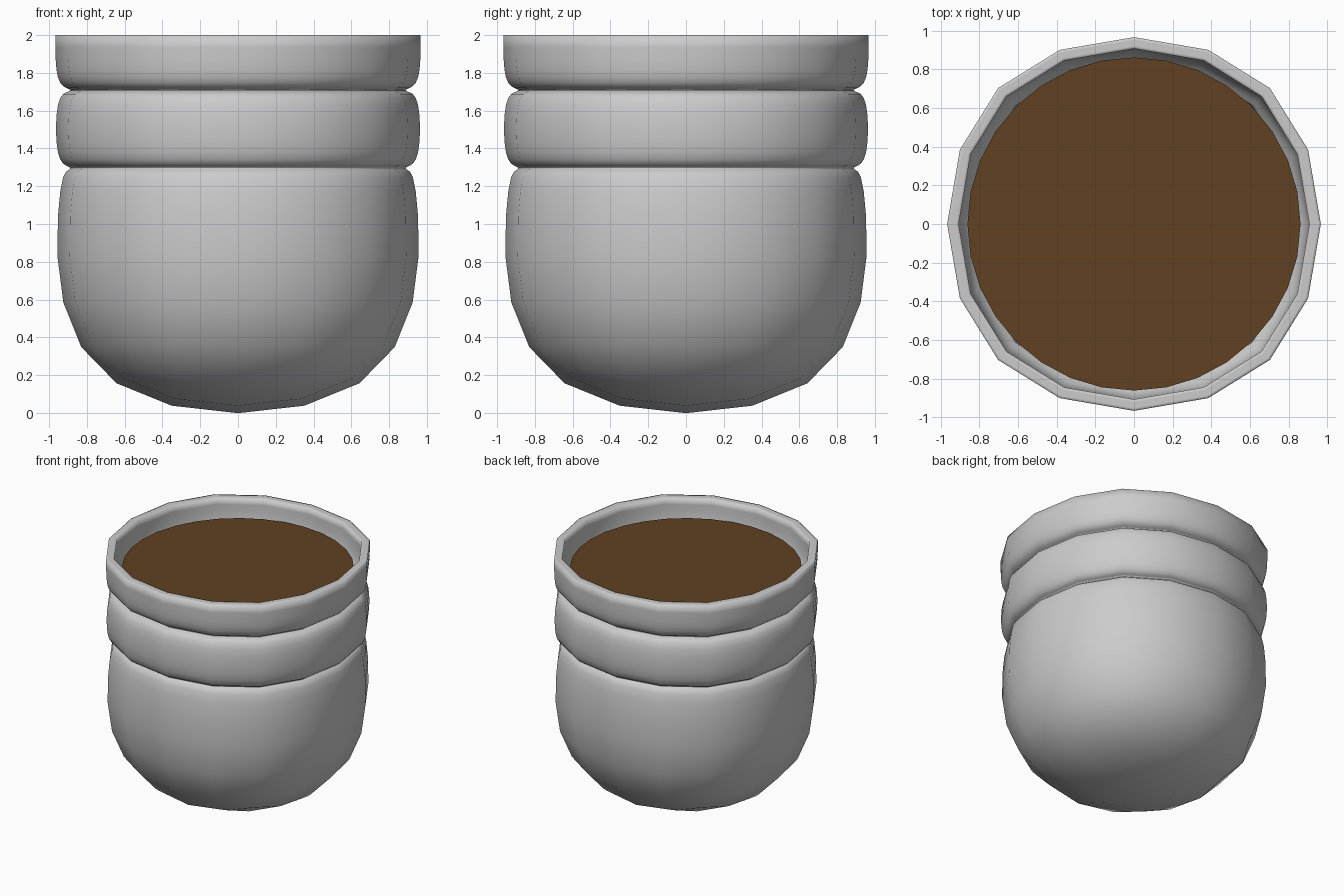
import bpy

if "Cube" in bpy.data.objects:
    bpy.data.objects.remove(bpy.data.objects["Cube"])

W, N = 1.055, 0.965    # outer cage half widths: bands, grooves
WI, NI = 0.99, 0.915   # inner cage half widths

# pot: square cage running up the outside and down the inside,
# rounded by subdivision; the rim edges are creased
outer = [(-0.112, W),
         (1.265, W), (1.285, N), (1.305, N), (1.32, W),
         (1.69, W), (1.70, N), (1.715, N), (1.735, W),
         (2.0, W)]
inner = [(2.0, WI), (1.78, WI), (1.72, NI), (1.69, NI), (1.63, WI),
         (1.38, WI), (1.32, NI), (1.29, NI), (1.23, WI), (-0.05, WI)]
rings = outer + inner
verts = [(x * r, y * r, z) for z, r in rings
         for x, y in ((-1, -1), (1, -1), (1, 1), (-1, 1))]
last = 4 * (len(rings) - 1)
faces = [(3, 2, 1, 0), tuple(range(last, last + 4))]
for k in range(len(rings) - 1):
    for i in range(4):
        j = (i + 1) % 4
        faces.append((4 * k + i, 4 * k + j, 4 * k + 4 + j, 4 * k + 4 + i))
mesh = bpy.data.meshes.new("pot")
mesh.from_pydata(verts, [], faces)
mesh.update()
for p in mesh.polygons:
    p.use_smooth = True
crease = mesh.attributes.new("crease_edge", 'FLOAT', 'EDGE')
rim_rings = (len(outer) - 1, len(outer))
for e in mesh.edges:
    a, b = (v // 4 for v in e.vertices)
    if a == b and a in rim_rings:
        crease.data[e.index].value = 1.0
pot = bpy.data.objects.new("pot", mesh)
bpy.context.collection.objects.link(pot)
sub = pot.modifiers.new("round", 'SUBSURF')
sub.levels = sub.render_levels = 2

# soil: flat disc just below the rim
bpy.ops.mesh.primitive_circle_add(vertices=32, radius=0.862, fill_type='NGON',
                                  location=(0, 0, 1.86))
soil = bpy.context.object
soil.name = "soil"
mat = bpy.data.materials.new("soil_brown")
mat.diffuse_color = (0.115, 0.052, 0.016, 1)
mat.use_nodes = True
mat.node_tree.nodes["Principled BSDF"].inputs["Base Color"].default_value = mat.diffuse_color
soil.data.materials.append(mat)
